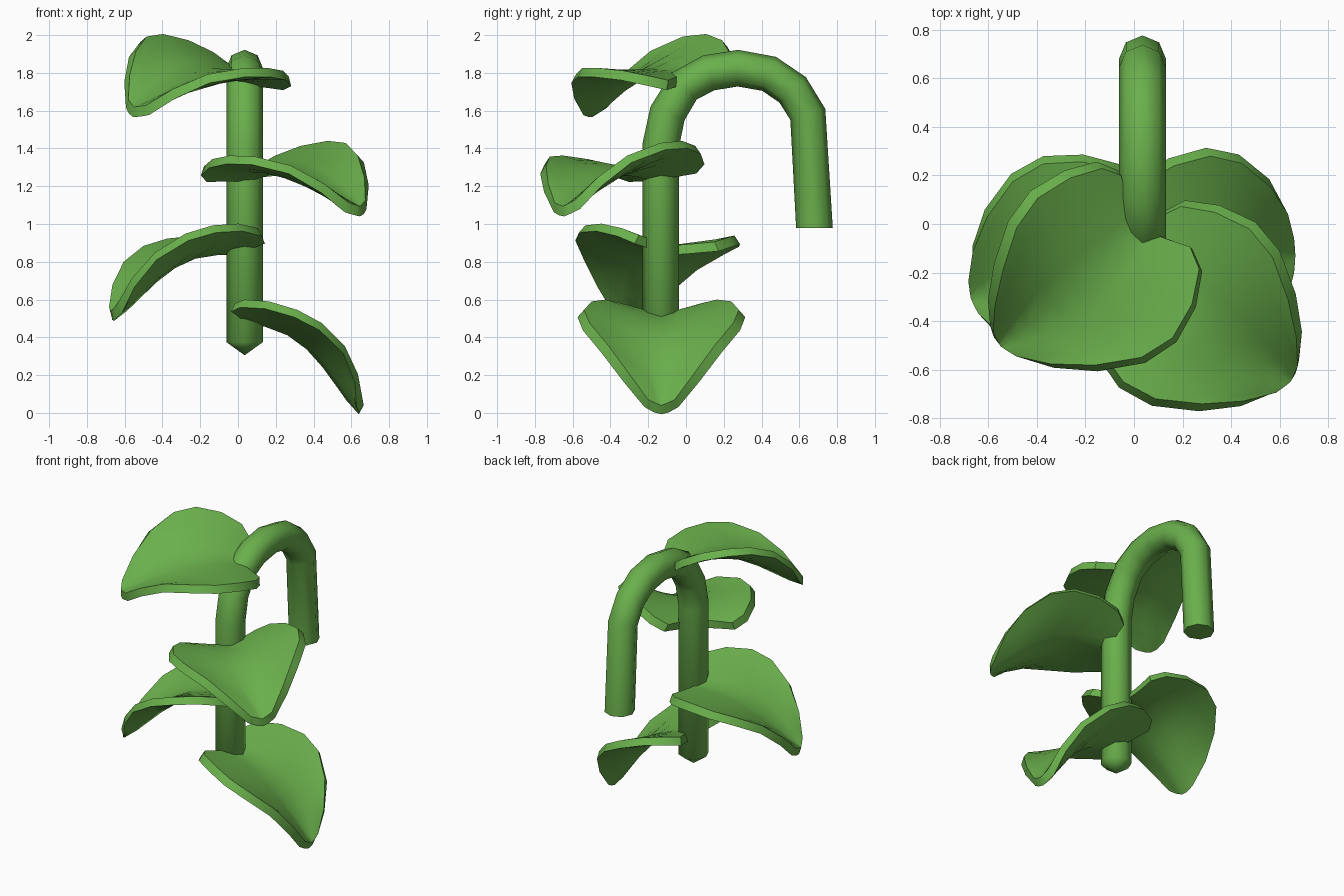
import bpy, bmesh, math
from mathutils import Vector, Matrix

if "Cube" in bpy.data.objects:
    bpy.data.objects.remove(bpy.data.objects["Cube"])

green = bpy.data.materials.new("leaf green")
green.diffuse_color = (0.144, 0.434, 0.072, 1)
green.use_nodes = True
green.node_tree.nodes["Principled BSDF"].inputs["Base Color"].default_value = green.diffuse_color


def finish(bm, name, angle):
    bmesh.ops.recalc_face_normals(bm, faces=bm.faces)
    me = bpy.data.meshes.new(name)
    bm.to_mesh(me)
    bm.free()
    ob = bpy.data.objects.new(name, me)
    bpy.context.collection.objects.link(ob)
    me.materials.append(green)
    bpy.ops.object.select_all(action='DESELECT')
    bpy.context.view_layer.objects.active = ob
    ob.select_set(True)
    bpy.ops.object.shade_smooth_by_angle(angle=math.radians(angle))
    return ob


# Hooked stem: a round tube swept along a path in the y-z plane
X, R, SIDES = 0.035, 0.097, 8
path = [(-.133, .375), (-.133, 1.42), (-.098, 1.585), (-.01, 1.73), (.12, 1.80),
        (.275, 1.825), (.44, 1.795), (.565, 1.71), (.645, 1.58), (.68, .98)]
pts = [Vector((X, y, z)) for y, z in path]
bm = bmesh.new()
rings = []
for i, p in enumerate(pts):
    d = (pts[min(i + 1, len(pts) - 1)] - p).normalized() + (p - pts[max(i - 1, 0)]).normalized()
    d.normalize()
    if i == len(pts) - 1:
        d = Vector((0, 0, -1))
    side = Vector((1, 0, 0))
    up = side.cross(d)
    rings.append([bm.verts.new(p + R * (side * math.cos(a) + up * math.sin(a)))
                  for a in (2 * math.pi * k / SIDES for k in range(SIDES))])
for a, b in zip(rings, rings[1:]):
    for k in range(SIDES):
        n = (k + 1) % SIDES
        bm.faces.new((a[k], a[n], b[n], b[k]))
tip = bm.verts.new((X, -.133, .305))
for k in range(SIDES):
    bm.faces.new((rings[0][k], tip, rings[0][(k + 1) % SIDES]))
bm.faces.new(rings[-1])
finish(bm, "hooked_stem", 60)

# Leaf rows: midrib (u, z) and edge (u, v, z)
rows = [((.03, 0), (-.05, .21, .055)), ((.12, -.02), (.0, .295, .075)),
        ((.25, -.07), (.13, .37, .065)), ((.36, -.15), (.28, .41, .02)),
        ((.45, -.25), (.41, .38, -.05)), ((.53, -.36), (.53, .28, -.17)),
        ((.58, -.43), (.60, .17, -.32)), ((.63, -.485), (.625, .07, -.455))]
THICK, HALF, FLARE = 0.05, 4, 0.02


def leaf(name, base, az, pitch, roll):
    bm = bmesh.new()
    grid = []
    for (mu, mz), (eu, ev, ez) in rows:
        line = []
        for k in range(-HALF, HALF + 1):
            t = abs(k) / HALF
            line.append(bm.verts.new((mu + (eu - mu) * t ** 1.2,
                                      math.copysign(ev * t, k),
                                      mz + (ez - mz) * t ** 1.1)))
        grid.append(line)
    for a, b in zip(grid, grid[1:]):
        for k in range(2 * HALF):
            bm.faces.new((a[k], b[k], b[k + 1], a[k + 1]))
    bm.normal_update()
    # thicken downwards, flaring the rim outwards
    top = list(bm.faces)
    border = [e for e in bm.edges if e.is_boundary]
    lower = {}
    for v in list(bm.verts):
        co = v.co - v.normal * THICK
        if v.is_boundary:
            out = v.co - Vector((.28, 0, -.02))
            out -= v.normal * out.dot(v.normal)
            co += out.normalized() * FLARE
        lower[v] = bm.verts.new(co)
    for f in top:
        bm.faces.new([lower[v] for v in reversed(f.verts)])
    for e in border:
        a, b = e.verts
        bm.faces.new((a, b, lower[b], lower[a]))
    r = math.radians
    bm.transform(Matrix.Translation(base) @ Matrix.Rotation(r(az), 4, 'Z')
                 @ Matrix.Rotation(r(-pitch), 4, 'Y') @ Matrix.Rotation(r(roll), 4, 'X'))
    finish(bm, name, 45)


# Four leaves climbing the stem
leaf("leaf_lowest", (X, -.13, .525), 0, 0, 0)
leaf("leaf_lower", (X - .03, -.07, .88), 196, 12, 5)
leaf("leaf_upper", (X, -.17, 1.265), -42, 25, 6)
leaf("leaf_top", (X, .01, 1.78), 230, 25, -14)
